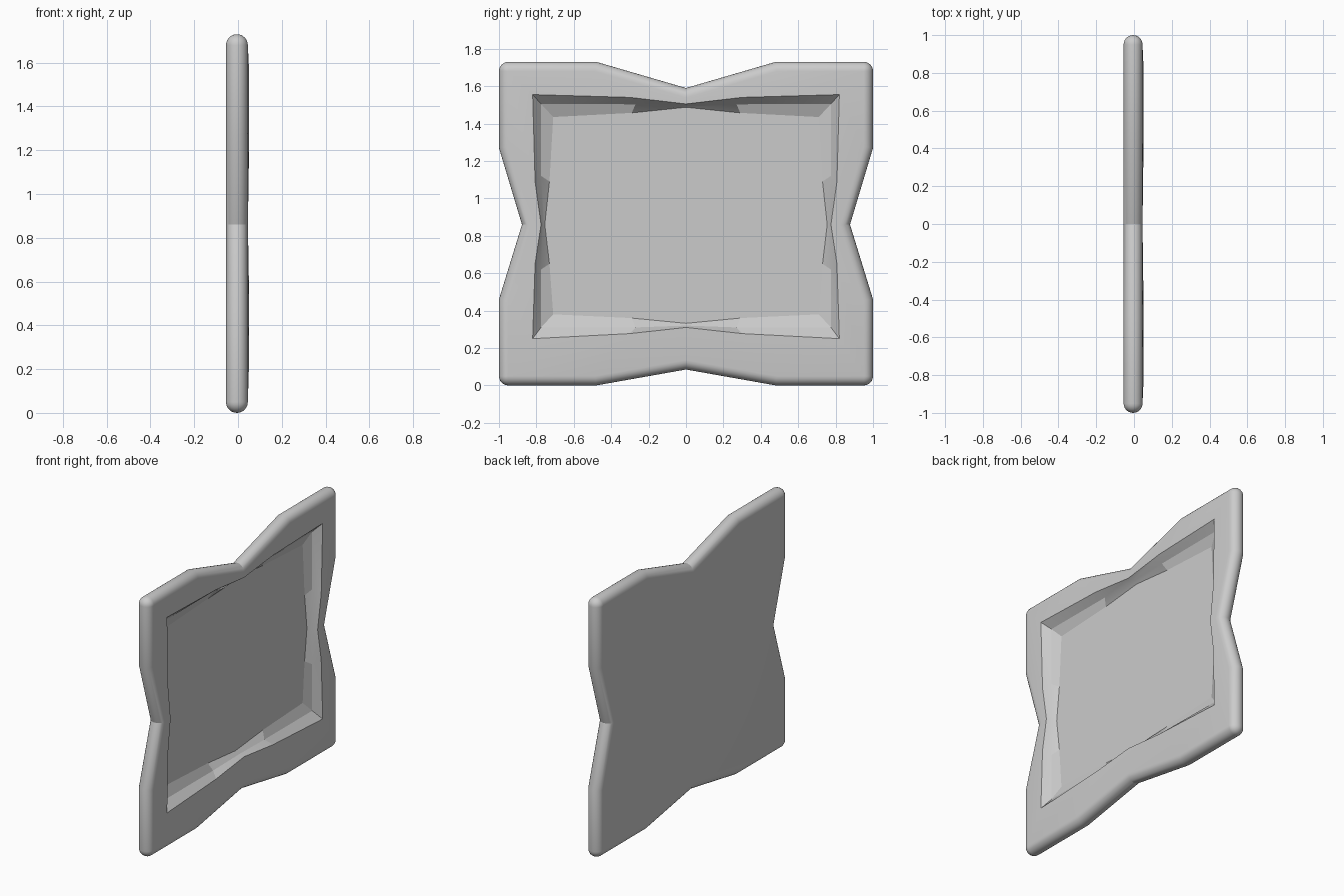
import bpy, bmesh, math
from mathutils import Vector

if "Cube" in bpy.data.objects:
    bpy.data.objects.remove(bpy.data.objects["Cube"])

R, CX = 0.05, -0.005          # rim radius and mid-plane of the plate


def ring(w, b, t, yq, z0, z1):
    """16 (y, z) points: w, b, t = side, bottom, top values at corner, quarter, middle."""
    bottom = [(-w[0], b[0]), (-yq, b[1]), (0, b[2]), (yq, b[1])]
    right = [(w[0], b[0]), (w[1], z0), (w[2], 0.86), (w[1], z1)]
    top = [(w[0], t[0]), (yq, t[1]), (0, t[2]), (-yq, t[1])]
    left = [(-w[0], t[0]), (-w[1], z1), (-w[2], 0.86), (-w[1], z0)]
    return [Vector(p) for p in bottom + right + top + left]


def rim_stations(outline):
    """Inset points with outward directions; the four corners fan out."""
    n, out = len(outline), []
    for i, p in enumerate(outline):
        e0 = (p - outline[i - 1]).normalized()
        e1 = (outline[(i + 1) % n] - p).normalized()
        n0, n1 = Vector((e0.y, -e0.x)), Vector((e1.y, -e1.x))
        miter = (n0 + n1) / (1 + n0.dot(n1))
        base = p - miter * R
        if i % 4 == 0:
            a0 = math.atan2(n0.y, n0.x)
            for k in range(7):
                a = a0 + k * math.pi / 12
                out.append((base, Vector((math.cos(a), math.sin(a)))))
        else:
            out.append((base, miter))
    return out


bm = bmesh.new()


def add_ring(pts, xs):
    return [bm.verts.new((x, p.x, p.y)) for p, x in zip(pts, xs)]


def bridge(a, b):
    n = len(a)
    for i in range(n):
        j = (i + 1) % n
        bm.faces.new((a[i], a[j], b[j], b[i]))


outline = ring((1, 1, 0.877), (0, 0, 0.085), (1.73, 1.73, 1.59), 0.48, 0.46, 1.27)
stations = rim_stations(outline)

# Rounded rim, swept from back to front
rows = []
STEPS = 12
for k in range(STEPS + 1):
    a = -math.pi / 2 + math.pi * k / STEPS
    pts = [p + d * R * math.cos(a) for p, d in stations]
    rows.append(add_ring(pts, [CX + R * math.sin(a)] * len(pts)))
for a, b in zip(rows, rows[1:]):
    bridge(a, b)

# Rings of the flat frame, stepped channel and recessed panel
base = []
for p, d in stations:
    if not base or (p - base[-1]).length > 1e-5:
        base.append(p)
front = add_ring(base, [CX + R] * 16)
back = add_ring(base, [CX - R] * 16)
lip = add_ring(ring((0.82, 0.807, 0.775), (0.25, 0.277, 0.31), (1.555, 1.54, 1.505),
                    0.3, 0.65, 1.09), [0.051, 0.049, 0.045, 0.049] * 4)
ledge = add_ring(ring((0.775, 0.775, 0.765), (0.31, 0.31, 0.32), (1.505, 1.503, 1.496),
                      0.27, 0.62, 1.12), [0.005, 0.005, 0.012, 0.005] * 4)
panel = add_ring(ring((0.71, 0.73, 0.755), (0.38, 0.36, 0.332), (1.435, 1.457, 1.487),
                      0.29, 0.65, 1.09), [-0.02] * 16)
bridge(front, lip)
bridge(lip, ledge)
bridge(ledge, panel)
bm.faces.new(panel)
bm.faces.new(back[::-1])

bmesh.ops.remove_doubles(bm, verts=bm.verts, dist=1e-5)
bmesh.ops.recalc_face_normals(bm, faces=bm.faces)
mesh = bpy.data.meshes.new("framed_panel")
bm.to_mesh(mesh)
bm.free()

obj = bpy.data.objects.new("framed_panel", mesh)
bpy.context.collection.objects.link(obj)
bpy.context.view_layer.objects.active = obj
obj.select_set(True)
bpy.ops.object.shade_smooth_by_angle(angle=math.radians(17))
